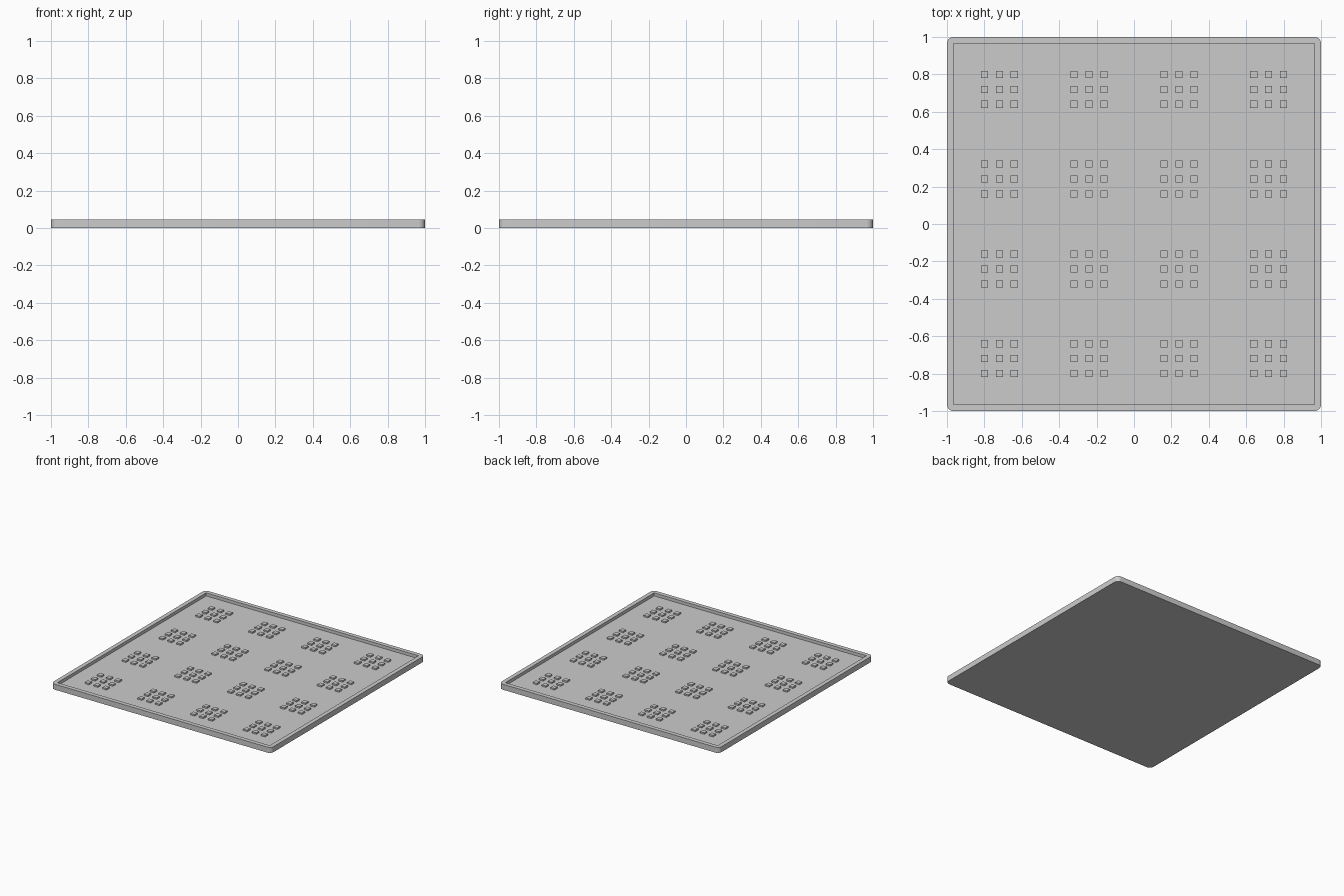
import bpy, bmesh
from math import cos, sin, pi

if "Cube" in bpy.data.objects:
    bpy.data.objects.remove(bpy.data.objects["Cube"])

HEIGHT, FLOOR, STUD_TOP = 0.045, 0.02, 0.032
INNER, RADIUS, STUD = 0.965, 0.035, 0.038

grey = bpy.data.materials.new("light grey")
grey.use_nodes = True
grey.diffuse_color = (0.6, 0.6, 0.6, 1)
grey.node_tree.nodes["Principled BSDF"].inputs["Base Color"].default_value = (0.6, 0.6, 0.6, 1)


def add_object(name, bm):
    bmesh.ops.recalc_face_normals(bm, faces=bm.faces)
    mesh = bpy.data.meshes.new(name)
    bm.to_mesh(mesh)
    bm.free()
    mesh.materials.append(grey)
    ob = bpy.data.objects.new(name, mesh)
    bpy.context.collection.objects.link(ob)
    return ob


def rounded_square(radius, steps=8):
    """Outline of the tray, one quarter arc per corner."""
    c = 1 - radius
    points = []
    for q, (sx, sy) in enumerate([(1, 1), (-1, 1), (-1, -1), (1, -1)]):
        for i in range(steps + 1):
            a = (q + i / steps) * pi / 2
            points.append((sx * c + radius * cos(a), sy * c + radius * sin(a)))
    return points


# Tray: rounded slab with a square recess sunk into its top
bm = bmesh.new()
outline = rounded_square(RADIUS)
n = len(outline)
low = [bm.verts.new((x, y, 0)) for x, y in outline]
high = [bm.verts.new((x, y, HEIGHT)) for x, y in outline]
bm.faces.new(low[::-1])
for i in range(n):
    j = (i + 1) % n
    bm.faces.new((low[i], low[j], high[j], high[i]))
square = [(INNER, INNER), (-INNER, INNER), (-INNER, -INNER), (INNER, -INNER)]
lip = [bm.verts.new((x, y, HEIGHT)) for x, y in square]
base = [bm.verts.new((x, y, FLOOR)) for x, y in square]
bm.faces.new(base)
per = n // 4
for q in range(4):
    r = (q + 1) % 4
    bm.faces.new((lip[q], lip[r], base[r], base[q]))
    for i in range(per - 1):
        bm.faces.new((lip[q], high[q * per + i], high[q * per + i + 1]))
    bm.faces.new((lip[q], high[q * per + per - 1], high[r * per], lip[r]))
tray = add_object("tray", bm)
bpy.context.view_layer.objects.active = tray
tray.select_set(True)
bpy.ops.object.shade_smooth_by_angle(angle=pi / 6)
tray.select_set(False)

# Studs: sixteen clusters of nine small raised squares
centres = (-0.72, -0.24, 0.24, 0.72)
offsets = (-0.08, 0, 0.08)
bm = bmesh.new()
for x in [c + o for c in centres for o in offsets]:
    for y in [c + o for c in centres for o in offsets]:
        verts = bmesh.ops.create_cube(bm, size=1)["verts"]
        bmesh.ops.scale(bm, vec=(STUD, STUD, STUD_TOP - FLOOR), verts=verts)
        bmesh.ops.translate(bm, vec=(x, y, (STUD_TOP + FLOOR) / 2), verts=verts)
add_object("floor_studs", bm)
